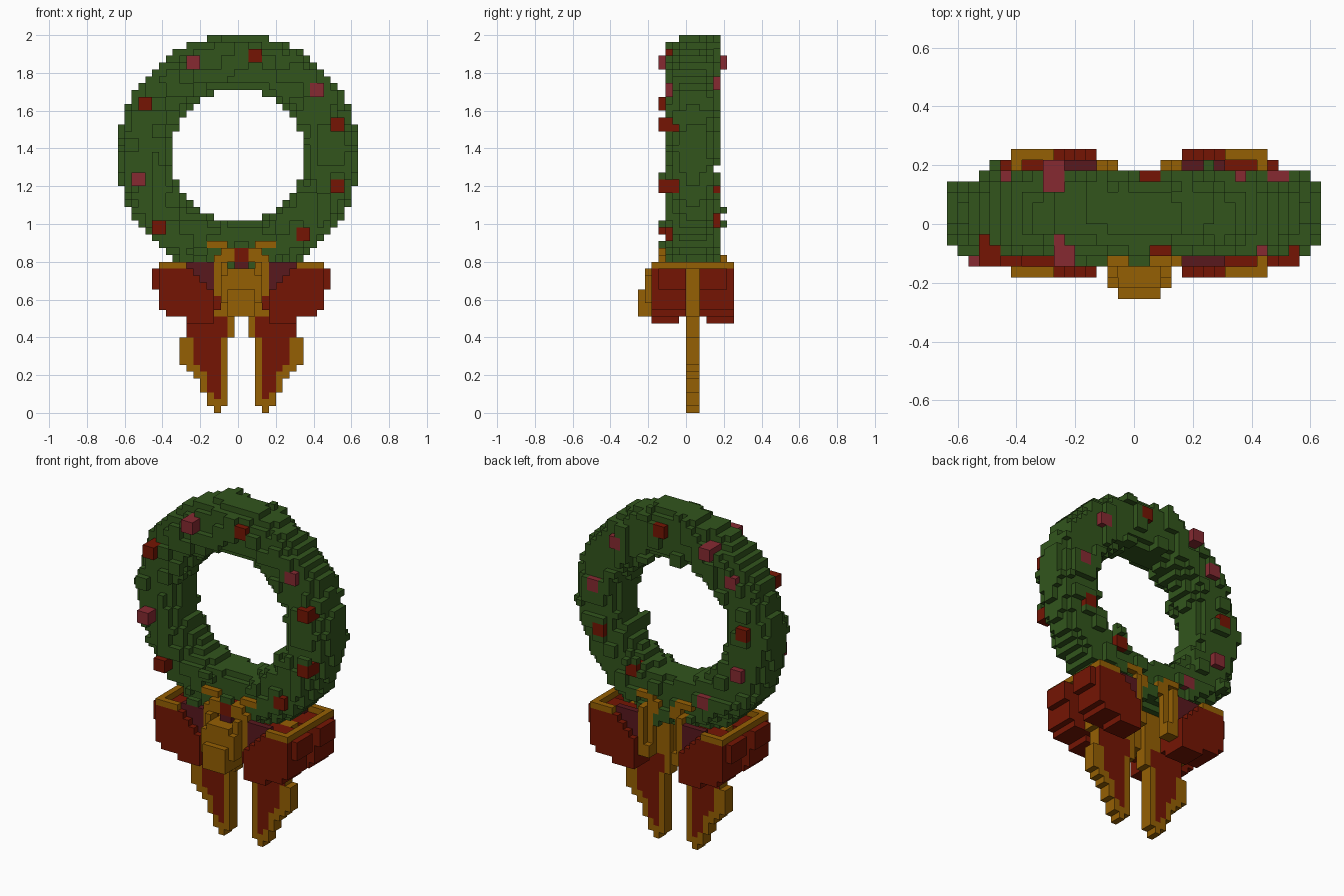
import bpy, random, math
from mathutils import Vector

random.seed(4)
if "Cube" in bpy.data.objects:
    bpy.data.objects.remove(bpy.data.objects["Cube"], do_unlink=True)

UNIT = 2 / 55          # edge of one block
CELLS = {}             # (i, j, k) -> (part, colour)

COLOURS = {
    "leaf green": (.032, .091, .012),
    "ribbon gold": (.3, .115, .001),
    "ribbon red": (.176, .0075, .001),
    "berry rose": (.24, .023, .031),
    "fold maroon": (.098, .009, .0125),
}
GREEN, GOLD, RED, ROSE, MAROON = COLOURS
PANEL = "panel"        # red on front and back, gold on the edges


def make_material(name, rgb):
    mat = bpy.data.materials.new(name)
    mat.use_nodes = True
    mat.diffuse_color = (*rgb, 1)
    shader = mat.node_tree.nodes["Principled BSDF"]
    shader.inputs["Base Color"].default_value = (*rgb, 1)
    return mat


MATERIALS = [make_material(n, c) for n, c in COLOURS.items()]
INDEX = {n: i for i, n in enumerate(COLOURS)}


def fill(part, colour, xs, ys, zs):
    """Fill an inclusive range of blocks; colour None carves them away."""
    for i in range(xs[0], xs[1] + 1):
        for j in range(ys[0], ys[1] + 1):
            for k in range(zs[0], zs[1] + 1):
                if colour:
                    CELLS[i, j, k] = (part, colour)
                else:
                    CELLS.pop((i, j, k), None)


def pair(part, colour, xs, ys, zs, both_faces=False):
    """Fill on both sides of the bow, optionally on front and back too."""
    depths = [ys, (15 - ys[1], 15 - ys[0])] if both_faces else [ys]
    for depth in depths:
        fill(part, colour, xs, depth, zs)
        fill(part, colour, (1 - xs[1], 1 - xs[0]), depth, zs)


# Ribbon tails: rows as (bottom, top, inner, outer, panel start, panel end)
for k0, k1, inner, outer, p0, p1 in [
        (0, 0, 4, 4, 0, -1), (1, 1, 3, 5, 0, -1), (2, 2, 3, 5, 4, 4),
        (3, 4, 3, 6, 4, 5), (5, 5, 3, 7, 4, 5), (6, 6, 3, 8, 4, 6),
        (7, 10, 3, 9, 4, 7), (11, 13, 2, 8, 3, 8), (14, 20, 2, 9, 0, -1)]:
    pair("ribbon_tails", GOLD, (inner, outer), (7, 8), (k0, k1))
    if p1 >= p0:
        pair("ribbon_tails", PANEL, (p0, p1), (7, 8), (k0, k1))

# Bow loops: front and back lobes stepping in towards the bottom
LOOP = "bow_loops"
for xs, ys, zs in [((5, 8), (2, 5), (13, 13)), ((5, 11), (2, 6), (14, 14)),
                   ((5, 12), (2, 6), (15, 20)), ((13, 13), (3, 6), (18, 20))]:
    pair(LOOP, RED, xs, ys, zs, True)
# Gold rim around the open top
pair(LOOP, GOLD, (12, 12), (2, 13), (21, 21))
pair(LOOP, GOLD, (5, 12), (2, 2), (21, 21), True)
# Folded corner beside the knot, showing the maroon inside
for k in range(17, 22):
    pair(LOOP, None, (4, k - 13), (2, 2), (k, k), True)
    pair(LOOP, MAROON, (5, k - 13), (3, 3), (k, k), True)
# Inner ends of the loops, gold above red
pair(LOOP, GOLD, (4, 4), (3, 4), (17, 20), True)
pair(LOOP, RED, (4, 4), (3, 4), (15, 16), True)


# Wreath: a round-section ring roughened with leaf clumps
clumps = {}


def clump(i, j, k):
    key = (i // 2, (j + i // 2) // 2, (k + j // 2) // 2)
    if key not in clumps:
        clumps[key] = random.random()
    return clumps[key]


for i in range(-17, 18):
    for k in range(20, 55):
        r = math.hypot(i, k - 37)
        if not 9.6 < r < 17.6:
            continue
        u = abs(r - 13.6) / 4
        for j in range(3, 13):
            depth = abs(j - 7.5)
            n = clump(i, j, k)
            if j in (3, 12):
                keep = k < 37 and u < .85 and n > .94
            elif n > .93:
                keep = u ** 5 + (depth / 4) ** 5 < 1.25
            elif n > .6:
                keep = u ** 2.2 + (depth / 4) ** 2.2 < 1.1
            else:
                keep = u ** 2.2 + (depth / 3.3) ** 2.2 < 1
            if keep and (i, j, k) not in CELLS:
                CELLS[i, j, k] = ("wreath", GREEN)

# Knot with a raised front
fill("knot", GOLD, (-1, 2), (3, 7), (14, 20))
fill("knot", GOLD, (-2, 3), (1, 3), (16, 19))
fill("knot", GOLD, (-1, 2), (1, 2), (14, 20))
fill("knot", GOLD, (-1, 2), (0, 0), (14, 17))
# Ribbon ends climbing over the lower wreath, front and back
pair("knot", GOLD, (3, 3), (2, 3), (18, 21))
pair("knot", GOLD, (4, 4), (3, 4), (21, 22), True)
pair("knot", GOLD, (2, 3), (3, 5), (22, 23))
pair("knot", GOLD, (2, 3), (10, 11), (22, 23))
pair("knot", GOLD, (3, 5), (4, 5), (24, 24), True)
pair("knot", GOLD, (3, 4), (11, 12), (15, 16))
pair("knot", GOLD, (3, 3), (11, 11), (17, 21))
fill("knot", MAROON, (0, 1), (3, 3), (21, 21))
fill("knot", RED, (0, 1), (3, 5), (22, 23))

# Berries: (x, z, colour, outermost layer)
FRONT = [(-.24, 1.86, ROSE, 3), (.09, 1.895, RED, 4), (.415, 1.715, ROSE, 4),
         (-.495, 1.64, RED, 3), (.525, 1.53, RED, 3), (-.53, 1.24, ROSE, 3),
         (.525, 1.2, RED, 3), (-.42, .985, RED, 3), (.34, .95, RED, 4)]
BACK = [(.04, 1.9, RED, 11), (-.26, 1.86, ROSE, 12), (-.4, 1.7, ROSE, 11),
        (-.49, 1.42, RED, 11), (-.46, 1.16, ROSE, 11), (-.22, .93, ROSE, 11),
        (.22, 1.02, RED, 11), (.46, 1.2, RED, 11), (.49, 1.45, ROSE, 11),
        (.36, 1.75, ROSE, 11)]
for x, z, colour, layer in FRONT + BACK:
    i, k = round(x / UNIT - .5), round(z / UNIT - 1)
    ys = (layer, layer + 2) if layer < 8 else (layer - 2, layer)
    # Clear the leaves hiding the berry, then set it in
    fill("berries", None, (i, i + 1), (3, 4) if layer < 8 else (11, 12),
         (k, k + 1))
    fill("berries", colour, (i, i + 1), ys, (k, k + 1))


def build(part):
    """Mesh the exposed block faces of one part."""
    verts, faces, mats = {}, [], []
    for cell, (owner, colour) in CELLS.items():
        if owner != part:
            continue
        for axis in range(3):
            for side in (0, 1):
                near = list(cell)
                near[axis] += 2 * side - 1
                if tuple(near) in CELLS:
                    continue
                b, c = (axis + 1) % 3, (axis + 2) % 3
                quad = []
                for db, dc in ((0, 0), (1, 0), (1, 1), (0, 1)):
                    p = list(cell)
                    p[axis] += side
                    p[b] += db
                    p[c] += dc
                    quad.append(verts.setdefault(tuple(p), len(verts)))
                faces.append(quad if side else quad[::-1])
                shade = colour
                if colour == PANEL:
                    shade = RED if axis == 1 else GOLD
                mats.append(INDEX[shade])
    mesh = bpy.data.meshes.new(part)
    mesh.from_pydata([(Vector(p) - Vector((.5, 7, 0))) * UNIT for p in verts],
                     [], faces)
    for mat in MATERIALS:
        mesh.materials.append(mat)
    mesh.polygons.foreach_set("material_index", mats)
    mesh.update()
    obj = bpy.data.objects.new(part, mesh)
    bpy.context.collection.objects.link(obj)


for name in ("wreath", "berries", LOOP, "knot", "ribbon_tails"):
    build(name)
